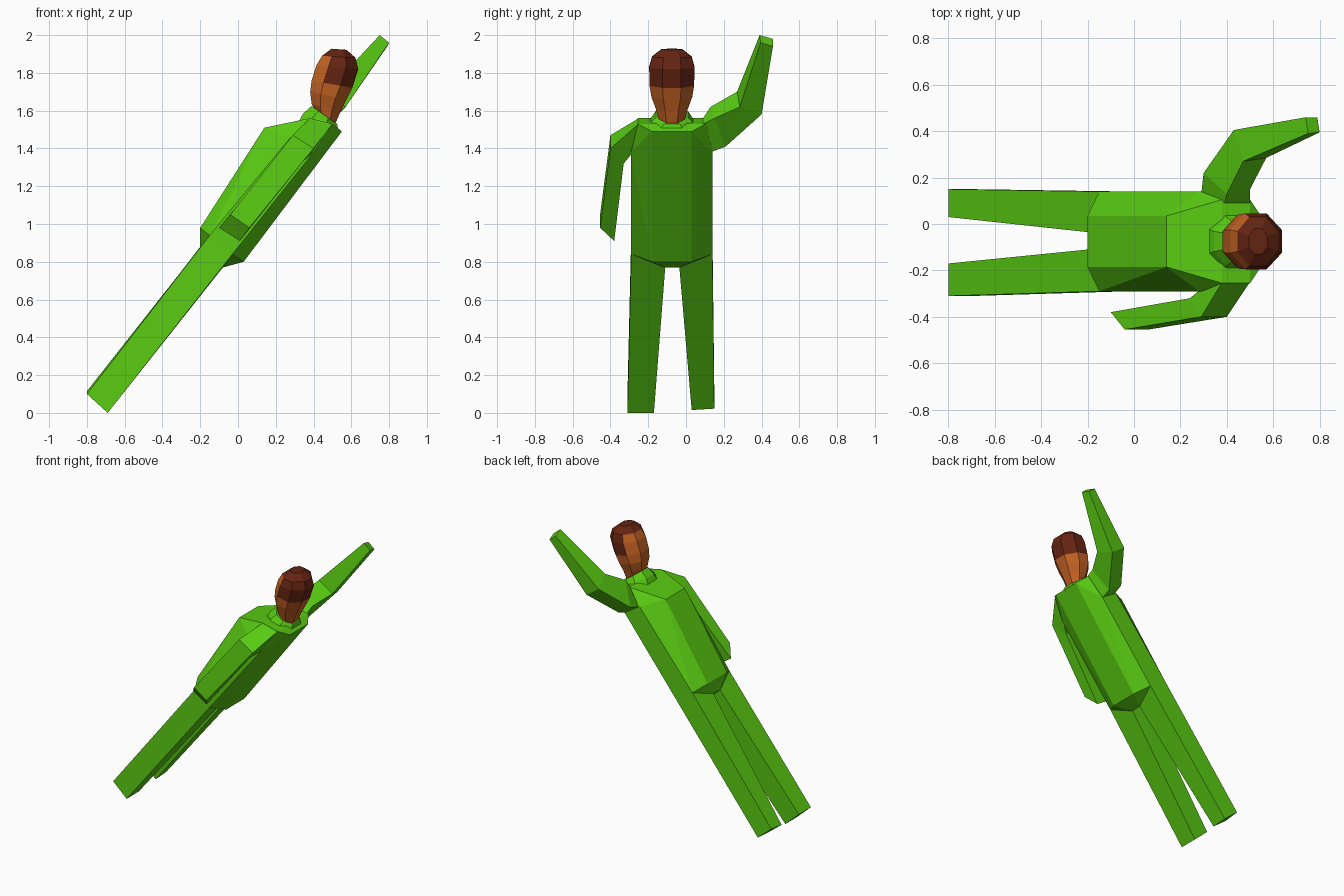
import bpy
import bmesh
from math import cos, sin, pi

cube = bpy.data.objects.get("Cube")
if cube:
    bpy.data.objects.remove(cube, do_unlink=True)

MID = -0.075  # y of the body's mirror plane


def material(name, rgb):
    mat = bpy.data.materials.new(name)
    mat.use_nodes = True
    color = (*rgb, 1)
    mat.diffuse_color = color
    bsdf = next(n for n in mat.node_tree.nodes if n.type == 'BSDF_PRINCIPLED')
    bsdf.inputs["Base Color"].default_value = color
    bsdf.inputs["Roughness"].default_value = 0.8
    return mat


green = material("suit green", (0.10, 0.60, 0.006))
skin = material("skin orange", (0.56, 0.125, 0.018))
brown = material("hair brown", (0.13, 0.018, 0.006))


def finish(bm, name, *mats):
    bmesh.ops.recalc_face_normals(bm, faces=bm.faces)
    mesh = bpy.data.meshes.new(name)
    bm.to_mesh(mesh)
    bm.free()
    for mat in mats:
        mesh.materials.append(mat)
    obj = bpy.data.objects.new(name, mesh)
    bpy.context.collection.objects.link(obj)
    return obj


def loft(rings):
    """Skin a list of equal-length rings and cap both ends."""
    bm = bmesh.new()
    loops = [[bm.verts.new(p) for p in ring] for ring in rings]
    n = len(loops[0])
    for a, b in zip(loops, loops[1:]):
        for i in range(n):
            j = (i + 1) % n
            bm.faces.new((a[i], a[j], b[j], b[i]))
    bm.faces.new(loops[0])
    bm.faces.new(loops[-1])
    bm.normal_update()
    return bm


def octagon(xf, zf, xb, zb, half):
    """Tilted octagon from a front and a back point, flat side forward."""
    ring = []
    for i in range(8):
        a = (i + 0.5) * pi / 4
        t = 0.5 - 0.5 * cos(a) / cos(pi / 8)
        ring.append((xf + (xb - xf) * t, MID + half * sin(a) / cos(pi / 8),
                     zf + (zb - zf) * t))
    return ring


# Torso: mirrored outline points (x, half width, z) wrapped in one shell
outline = [
    (-0.20, 0.11, 0.98), (0.14, 0.11, 1.51),    # chest panel
    (0.03, 0.105, 0.80), (0.55, 0.105, 1.49),   # back panel
    (-0.15, 0.215, 0.94), (0.28, 0.215, 1.46),  # flank, chest side
    (-0.03, 0.215, 0.84), (0.40, 0.215, 1.38),  # flank, back side
    (0.38, 0.18, 1.56), (0.50, 0.18, 1.53),     # shoulder tops
    (-0.20, 0.04, 0.88), (-0.08, 0.04, 0.77),   # crotch
]
bm = bmesh.new()
for x, half, z in outline:
    for side in (1, -1):
        bm.verts.new((x, MID + side * half, z))
bmesh.ops.convex_hull(bm, input=bm.verts)
bmesh.ops.dissolve_limit(bm, angle_limit=0.06, verts=bm.verts, edges=bm.edges)
finish(bm, "torso", green)


# Legs: tapered blocks, given as outer and inner y at hip and foot
def leg(name, hip_out, hip_in, foot_out, foot_in, lift):
    hip = [(-0.15, hip_out, 0.94), (-0.20, hip_in, 0.88),
           (-0.08, hip_in, 0.77), (-0.03, hip_out, 0.84)]
    foot = [(-0.80, foot_out, 0.10 + lift), (-0.80, foot_in, 0.10),
            (-0.69, foot_in, lift), (-0.69, foot_out, lift * 1.5)]
    finish(loft([hip, foot]), name, green)


leg("front_leg", -0.29, -0.11, -0.31, -0.17, 0.0)
leg("back_leg", 0.14, -0.035, 0.15, 0.03, 0.015)

# Lowered arm: shoulder, upper arm, wrist
finish(loft([
    [(0.38, -0.25, 1.56), (0.50, -0.25, 1.53), (0.40, -0.28, 1.38), (0.29, -0.28, 1.45)],
    [(0.29, -0.40, 1.47), (0.40, -0.40, 1.40), (0.33, -0.33, 1.32), (0.24, -0.32, 1.39)],
    [(-0.04, -0.455, 1.05), (0.06, -0.455, 0.98), (0.01, -0.38, 0.91), (-0.10, -0.38, 0.98)],
]), "lowered_arm", green)

# Raised arm: shoulder, upper arm, elbow, wrist
finish(loft([
    [(0.39, 0.09, 1.56), (0.50, 0.09, 1.53), (0.40, 0.13, 1.38), (0.29, 0.13, 1.45)],
    [(0.40, 0.13, 1.62), (0.50, 0.15, 1.56), (0.40, 0.21, 1.41), (0.30, 0.22, 1.48)],
    [(0.47, 0.27, 1.70), (0.57, 0.285, 1.62), (0.53, 0.40, 1.58), (0.43, 0.405, 1.65)],
    [(0.75, 0.39, 2.00), (0.80, 0.395, 1.96), (0.79, 0.46, 1.94), (0.74, 0.46, 1.98)],
]), "raised_arm", green)

# Collar
finish(loft([
    octagon(0.31, 1.52, 0.53, 1.50, 0.14),
    octagon(0.345, 1.585, 0.525, 1.53, 0.105),
    octagon(0.39, 1.625, 0.515, 1.535, 0.085),
]), "collar", green)

# Head: neck, jaw, brow and crown rings; hair covers the sides, back and crown
bm = loft([
    octagon(0.42, 1.58, 0.51, 1.52, 0.065),
    octagon(0.39, 1.635, 0.545, 1.60, 0.085),
    octagon(0.382, 1.70, 0.575, 1.66, 0.108),
    octagon(0.39, 1.76, 0.605, 1.72, 0.118),
    octagon(0.415, 1.84, 0.637, 1.82, 0.12),
    octagon(0.445, 1.89, 0.622, 1.88, 0.105),
    octagon(0.495, 1.928, 0.575, 1.922, 0.055),
])
bmesh.ops.recalc_face_normals(bm, faces=bm.faces)
for face in bm.faces:
    c = face.calc_center_median()
    above_nape = c.z > 1.75 - 0.24 * (c.x - 0.42)
    forehead = face.normal.x < -0.35 and c.z < 1.89
    face.material_index = 1 if above_nape and not forehead else 0
finish(bm, "head", skin, brown)
